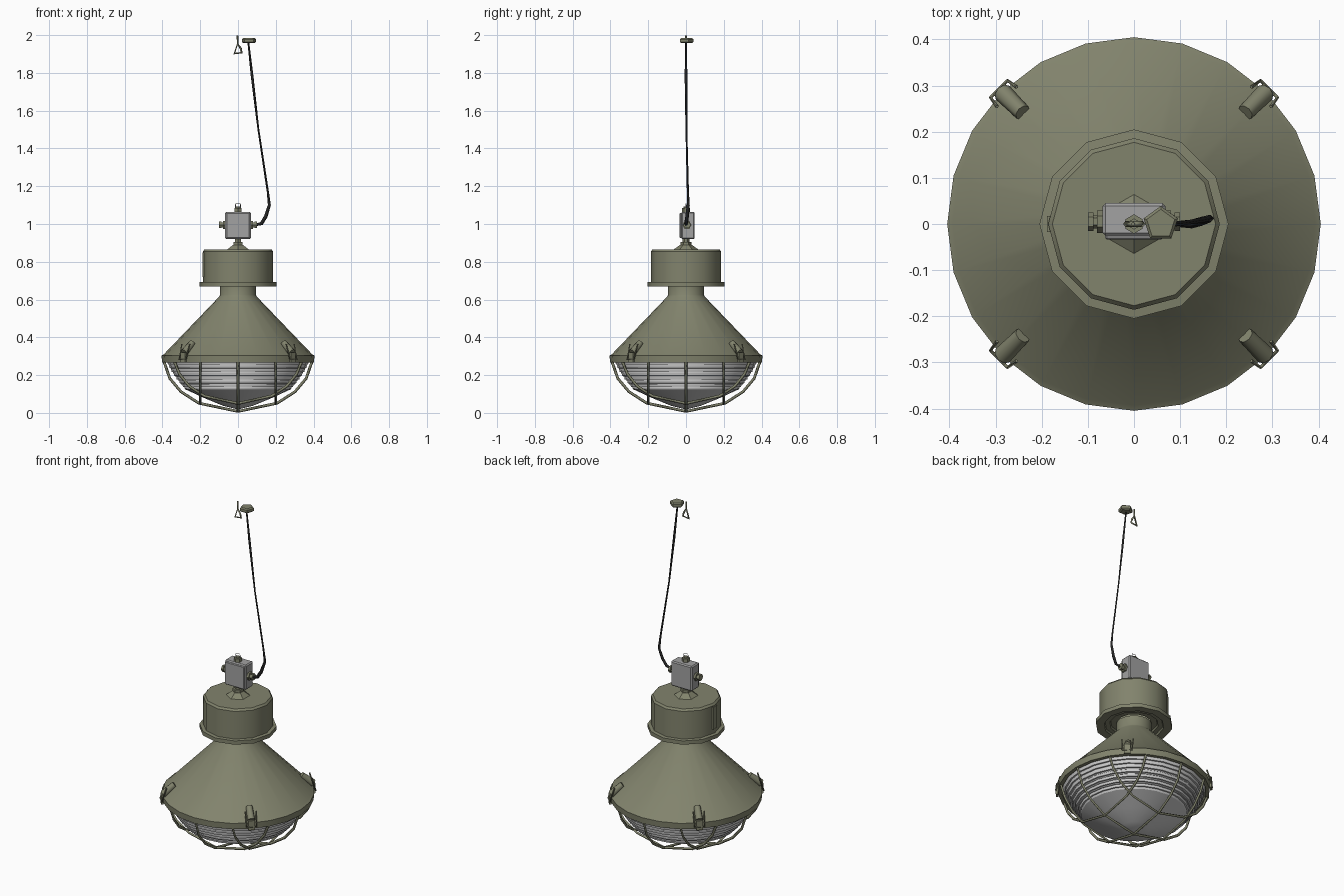
import bpy, bmesh, math
from mathutils import Matrix, Vector

if "Cube" in bpy.data.objects:
    bpy.data.objects.remove(bpy.data.objects["Cube"])


def material(name, rgb):
    m = bpy.data.materials.new(name)
    m.diffuse_color = (*rgb, 1)
    m.use_nodes = True
    m.node_tree.nodes["Principled BSDF"].inputs["Base Color"].default_value = m.diffuse_color
    return m


OLIVE = material("olive_enamel", (0.222, 0.228, 0.152))
GREY = material("grey_box", (0.36, 0.36, 0.36))
GLASS = material("glass_grey", (0.6, 0.6, 0.6))
BLACK = material("black_cable", (0.018, 0.018, 0.018))


def finish(name, bm, mat, angle=35):
    bmesh.ops.recalc_face_normals(bm, faces=bm.faces)
    me = bpy.data.meshes.new(name)
    bm.to_mesh(me)
    bm.free()
    ob = bpy.data.objects.new(name, me)
    bpy.context.collection.objects.link(ob)
    me.materials.append(mat)
    bpy.ops.object.select_all(action='DESELECT')
    ob.select_set(True)
    bpy.context.view_layer.objects.active = ob
    if angle:
        bpy.ops.object.shade_smooth_by_angle(angle=math.radians(angle))
    return ob


def lathe(name, profile, sides, mat, matrix=Matrix(), angle=35):
    """Revolve (radius, height) points round the local z axis."""
    bm = bmesh.new()
    rings = []
    for r, z in profile:
        if r < 1e-5:
            rings.append([bm.verts.new((0, 0, z))] * sides)
        else:
            rings.append([bm.verts.new((r * math.sin(math.tau * i / sides),
                                        r * math.cos(math.tau * i / sides), z))
                          for i in range(sides)])
    for a, b in zip(rings, rings[1:]):
        for i in range(sides):
            j = (i + 1) % sides
            bm.faces.new(list(dict.fromkeys((a[i], a[j], b[j], b[i]))))
    bm.transform(matrix)
    return finish(name, bm, mat, angle)


def box(name, size, centre, mat, rot=Matrix(), bevel=0.0):
    bm = bmesh.new()
    bmesh.ops.create_cube(bm, size=1)
    bm.transform(Matrix.Diagonal((*size, 1)))
    if bevel:
        bmesh.ops.bevel(bm, geom=bm.edges[:], offset=bevel, segments=1, affect='EDGES')
    bm.transform(rot @ Matrix.Translation(centre))
    return finish(name, bm, mat, 0)


def tube(name, points, radius, mat, cyclic=False, scales=None):
    """Four-sided wire through the points, optionally of varying thickness."""
    cu = bpy.data.curves.new(name, 'CURVE')
    cu.dimensions = '3D'
    cu.bevel_depth = radius
    cu.bevel_resolution = 0
    cu.use_fill_caps = True
    sp = cu.splines.new('POLY')
    sp.points.add(len(points) - 1)
    for i, (p, co) in enumerate(zip(sp.points, points)):
        p.co = (*co, 1)
        p.radius = scales[i] if scales else 1
    sp.use_cyclic_u = cyclic
    cu.materials.append(mat)
    ob = bpy.data.objects.new(name, cu)
    bpy.context.collection.objects.link(ob)
    return ob


# Conical shade with a rolled rim and an inner wall
lathe("shade", [(0.378, 0.29), (0.382, 0.268), (0.402, 0.268), (0.405, 0.303), (0.393, 0.31),
                (0.10, 0.615), (0.094, 0.625), (0.094, 0.68)], 24, OLIVE)

# Ballast housing with flange and grooved underside
lathe("housing", [(0.09, 0.69), (0.125, 0.69), (0.13, 0.68), (0.155, 0.68), (0.16, 0.67),
                  (0.205, 0.67), (0.205, 0.692), (0.186, 0.694), (0.186, 0.855),
                  (0.177, 0.866), (0, 0.866)], 12, OLIVE)
lathe("top_boss", [(0.064, 0.866), (0.03, 0.89), (0, 0.89)], 6, OLIVE)
box("housing_latch", (0.012, 0.035, 0.13), (-0.183, 0, 0.785), OLIVE)

# Ribbed glass bowl: stepped upper wall, pointed lower dome
ribs = [(0.38, 0.285)]
for i in range(7):
    z = 0.27 - i * 0.02
    r = 0.374 - 0.0085 * i - 0.0008 * i * i
    ribs += [(r, z), (r - 0.003, z - 0.013), (r - 0.011, z - 0.014), (r - 0.011, z - 0.02)]
lathe("glass_bowl", ribs + [(0.28, 0.125), (0.17, 0.075), (0.08, 0.038), (0, 0.018)], 24, GLASS, angle=30)

# Wire cage: three wires along each axis, laid on a dome
DOME = [(0, 0.008), (0.21, 0.052), (0.30, 0.11), (0.36, 0.18), (0.392, 0.272)]


def dome_z(r):
    for (r0, z0), (r1, z1) in zip(DOME, DOME[1:]):
        if r <= r1:
            return z0 + (z1 - z0) * (r - r0) / (r1 - r0)
    return DOME[-1][1]


for offset in (-0.2, 0, 0.2):
    half = math.sqrt(0.392 ** 2 - offset ** 2)
    path = []
    for t in (-1, -0.92, -0.77, -0.53, 0, 0.53, 0.77, 0.92, 1):
        u = t * half
        path.append((u, offset, dome_z(math.hypot(u, offset))))
    tube("cage_wire_x", path, 0.0075, OLIVE)
    tube("cage_wire_y", [(y, x, z) for x, y, z in path], 0.0075, OLIVE)

# Four rim clips on the diagonals, each with a wire bail
for k in range(4):
    turn = Matrix.Rotation(math.radians(45 + 90 * k), 4, 'Z')
    tilt = Matrix.Translation((0.372, 0, 0.345)) @ Matrix.Rotation(math.radians(40), 4, 'Y')
    lay = Matrix.Rotation(math.radians(90), 4, 'Y')
    lathe("clip_barrel", [(0, -0.04), (0.018, -0.04), (0.021, 0.04), (0, 0.04)], 8, OLIVE,
          turn @ tilt @ lay, 60)
    box("clip_hook", (0.012, 0.034, 0.055), (0.409, 0, 0.293), OLIVE, turn)
    tube("clip_bail", [turn @ Vector(p) for p in
                       ((0.39, -0.03, 0.365), (0.414, -0.026, 0.285),
                        (0.414, 0.026, 0.285), (0.39, 0.03, 0.365))], 0.004, OLIVE)

# Junction box with lid, and its threaded stem
box("junction_box", (0.136, 0.07, 0.145), (0, 0.01, 0.992), GREY, bevel=0.006)
box("junction_lid", (0.126, 0.012, 0.134), (0, -0.028, 0.992), GREY, bevel=0.004)
lathe("stem", [(0.028, 0.885), (0.028, 0.905), (0.018, 0.905), (0.018, 0.925)], 6, OLIVE)

# Cable glands on the left, right and top of the box
gland = [(0.024, 0), (0.024, 0.014), (0.015, 0.014), (0.015, 0.022),
         (0.02, 0.022), (0.02, 0.034), (0, 0.034)]
for side in (-1, 1):
    lathe("side_gland", gland, 6, OLIVE, Matrix.Translation((side * 0.066, 0.005, 0.995)) @
          Matrix.Rotation(side * math.pi / 2, 4, 'Y'))
lathe("top_gland", [(0.021, 1.062), (0.021, 1.085), (0.012, 1.085), (0.012, 1.092), (0, 1.092)], 6, OLIVE)
tube("top_eyelet", [(-0.013, 0, 1.085), (-0.013, 0, 1.108), (0.013, 0, 1.108), (0.013, 0, 1.085)],
     0.002, GREY)

# Hanging power cable, thinning along its length
tube("cable", [(0.095, 0, 0.995), (0.125, 0, 1.003), (0.147, 0.006, 1.04), (0.166, 0.012, 1.10),
               (0.158, 0.010, 1.17), (0.108, 0.002, 1.50), (0.075, 0, 1.78), (0.055, 0, 1.96)],
     0.008, BLACK, scales=(0.8, 1.2, 1.2, 1, 0.7, 0.6, 0.9, 0.6))

# Ceiling cap and suspension hook
lathe("ceiling_cap", [(0, 1.957), (0.03, 1.957), (0.039, 1.963), (0.039, 1.978), (0.032, 1.984),
                      (0, 1.984)], 5, OLIVE, Matrix.Translation((0.058, 0, 0)))
tube("hook_shank", [(-0.002, 0, 1.997), (-0.001, 0, 1.945)], 0.005, OLIVE)
tube("hook_loop", [(-0.002, 0, 1.955), (-0.019, 0, 1.902), (0.02, 0, 1.907), (0.014, 0, 1.93)],
     0.006, OLIVE, cyclic=True)
